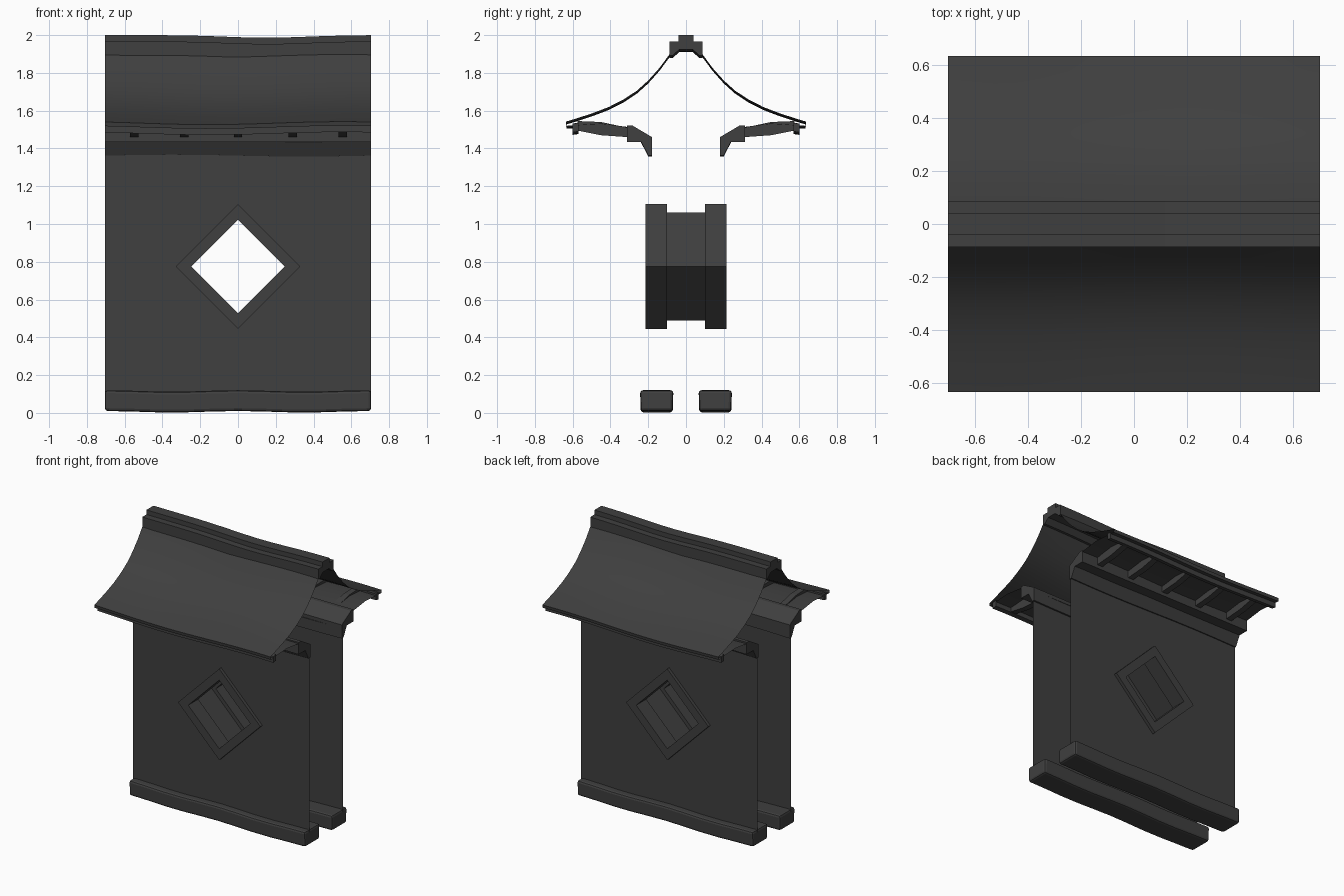
import bpy, bmesh, math

if "Cube" in bpy.data.objects:
    bpy.data.objects.remove(bpy.data.objects["Cube"])

mat = bpy.data.materials.new("dark_grey")
mat.diffuse_color = (0.05, 0.05, 0.05, 1)
mat.use_nodes = True
mat.node_tree.nodes["Principled BSDF"].inputs["Base Color"].default_value = mat.diffuse_color
W = 0.705  # half length of the wall section


def finish(name, bm, mirror=False, bevel=0, smooth=None):
    bmesh.ops.recalc_face_normals(bm, faces=bm.faces)
    me = bpy.data.meshes.new(name)
    bm.to_mesh(me)
    bm.free()
    ob = bpy.data.objects.new(name, me)
    bpy.context.collection.objects.link(ob)
    me.materials.append(mat)
    if bevel:
        b = ob.modifiers.new("bevel", 'BEVEL')
        b.width, b.segments, b.limit_method = bevel, 2, 'ANGLE'
    if mirror:
        m = ob.modifiers.new("mirror", 'MIRROR')
        m.use_axis = (False, True, False)
        m.use_clip = False
    if smooth:
        bpy.ops.object.select_all(action='DESELECT')
        bpy.context.view_layer.objects.active = ob
        ob.select_set(True)
        bpy.ops.object.shade_smooth_by_angle(angle=math.radians(smooth))
    return ob


def extrude(bm, profile, x0, x1, n=1, wave=None, closed=True):
    """Sweep a (y, z) profile along x, with an optional sag wave in z."""
    rings = []
    for i in range(n + 1):
        x = x0 + (x1 - x0) * i / n
        dz = wave(x) if wave else 0
        rings.append([bm.verts.new((x, y, z + dz)) for y, z in profile])
    m = len(profile)
    for a, b in zip(rings, rings[1:]):
        for j in range(m if closed else m - 1):
            k = (j + 1) % m
            bm.faces.new((a[j], a[k], b[k], b[j]))
    if closed:
        bm.faces.new(rings[0])
        bm.faces.new(rings[-1])


def sag(x):
    return -0.012 * math.cos(math.pi * x / 1.42) ** 2 + 0.005 * math.sin(math.pi * x / 0.71)


def ridge_sag(x):
    return -0.014 * math.exp(-((x - 0.15) / 0.3) ** 2)


def part(name, profile, n=1, wave=None, closed=True, **kw):
    bm = bmesh.new()
    extrude(bm, profile, -W, W, n, wave, closed)
    return finish(name, bm, **kw)


# base beams, slightly worn
part("base_beam", [(0.07, 0.01), (0.24, 0.01), (0.243, 0.12), (0.067, 0.12)], 10,
     lambda x: 0.004 * math.cos(x * 9) - 0.004, mirror=True, bevel=0.015)

# ridge cap with stepped top and notched underside
half = [(0.04, 2.0), (0.04, 1.967), (0.088, 1.967), (0.088, 1.893), (0.07, 1.893), (0.035, 1.925)]
part("ridge_cap", half + [(-y, z) for y, z in reversed(half)], 12, ridge_sag)

# curved roof sheet, turned under at the eave into a soffit
part("roof", [(0.05, 1.945), (0.09, 1.893), (0.14, 1.825), (0.2, 1.758), (0.26, 1.704), (0.33, 1.658),
              (0.41, 1.617), (0.5, 1.583), (0.58, 1.557), (0.636, 1.54), (0.632, 1.518),
              (0.575, 1.522), (0.45, 1.53), (0.31, 1.512)], 16, sag, closed=False, mirror=True, smooth=35)

# eave batten, wall-top beam and angled trim
part("eave_batten", [(0.57, 1.49), (0.602, 1.485), (0.602, 1.53), (0.57, 1.535)], 12, sag, mirror=True)
part("wall_top_beam", [(0.18, 1.435), (0.313, 1.435), (0.313, 1.522), (0.285, 1.522), (0.18, 1.46)], mirror=True)
part("angled_trim", [(0.18, 1.362), (0.2, 1.362), (0.238, 1.437), (0.18, 1.437)], 8,
     lambda x: 0.005 * math.sin(-x * 4.5), mirror=True)

# rafters
bm = bmesh.new()
for x in (-0.55, -0.285, 0, 0.29, 0.555):
    extrude(bm, [(0.31, 1.51), (0.45, 1.54), (0.575, 1.545), (0.575, 1.495), (0.45, 1.47), (0.31, 1.46)],
            x - 0.022, x + 0.022)
finish("rafters", bm, mirror=True)

# diamond window
CZ = 0.775


def diamond(bm, r, y):
    return [bm.verts.new((x * r, y, CZ + z * r)) for x, z in ((1, 0), (0, 1), (-1, 0), (0, -1))]


def bridge(bm, a, b):
    for j in range(4):
        k = (j + 1) % 4
        bm.faces.new((a[j], a[k], b[k], b[j]))


bm = bmesh.new()
loops = [diamond(bm, r, y) for r, y in ((0.33, 0.1), (0.33, 0.215), (0.248, 0.215), (0.248, 0.1))]
for a, b in zip(loops, loops[1:] + loops[:1]):
    bridge(bm, a, b)
finish("window_frame", bm, mirror=True)

bm = bmesh.new()
bridge(bm, diamond(bm, 0.287, -0.1), diamond(bm, 0.287, 0.1))
finish("window_tunnel", bm)

# thin wall sheets with a diamond opening
bm = bmesh.new()
Y = 0.192
d = diamond(bm, 0.29, Y)
z0, z1 = 0.06, 1.45
o = [bm.verts.new((x, Y, z)) for x, z in
     ((W, CZ), (W, z1), (0, z1), (-W, z1), (-W, CZ), (-W, z0), (0, z0), (W, z0))]
for q in range(4):
    bm.faces.new((d[q], o[2 * q], o[2 * q + 1], o[(2 * q + 2) % 8], d[(q + 1) % 4]))
finish("wall", bm, mirror=True)
